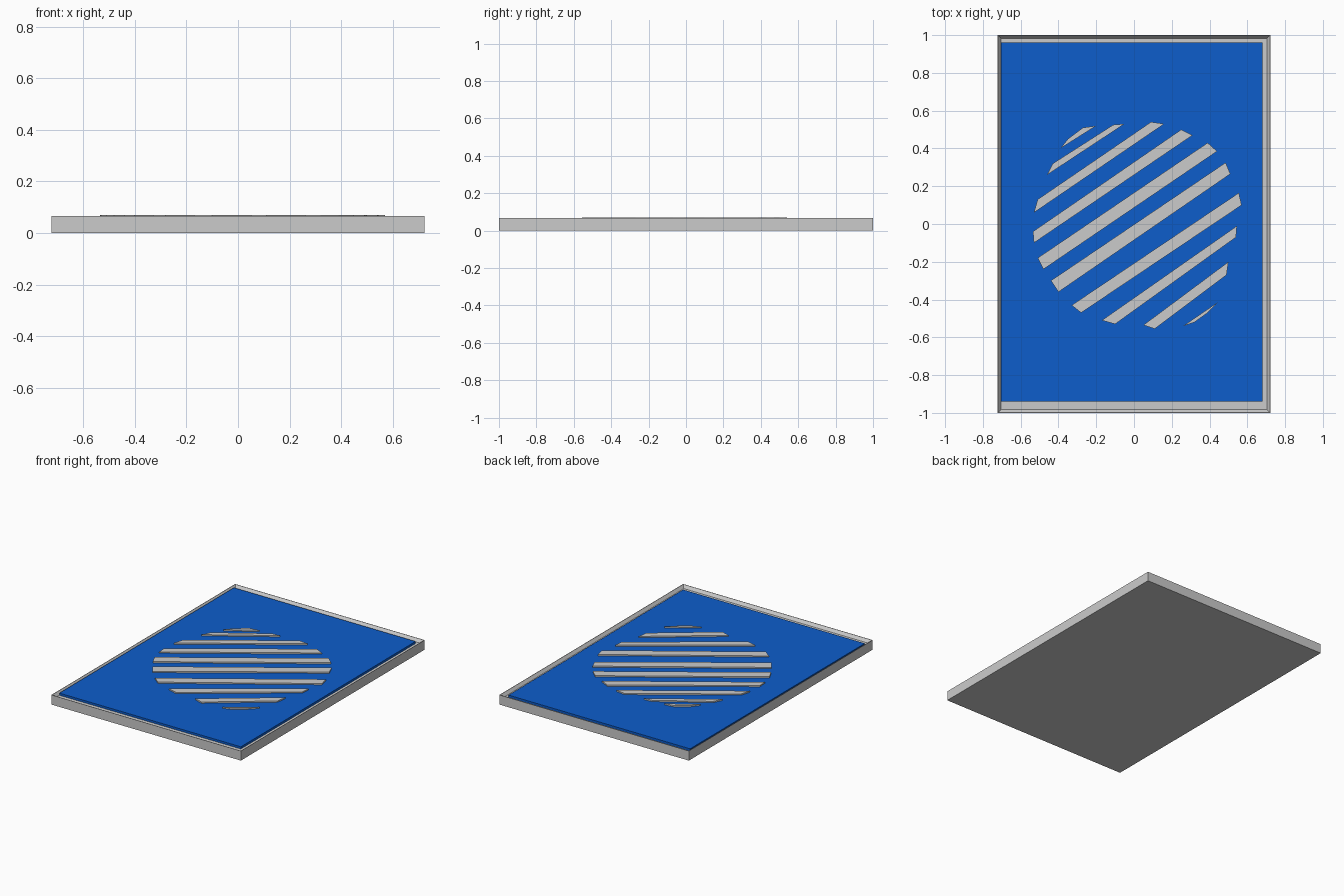
import bpy, bmesh

if "Cube" in bpy.data.objects:
    bpy.data.objects.remove(bpy.data.objects["Cube"])

HX, HY, H = 0.722, 1.0, 0.066


def finish(name, bm, mat=None):
    bmesh.ops.recalc_face_normals(bm, faces=bm.faces)
    me = bpy.data.meshes.new(name)
    bm.to_mesh(me)
    bm.free()
    ob = bpy.data.objects.new(name, me)
    bpy.context.collection.objects.link(ob)
    if mat:
        me.materials.append(mat)
    return ob


def add_prism(bm, pts, z0, z1):
    lo = [bm.verts.new((x, y, z0)) for x, y in pts]
    hi = [bm.verts.new((x, y, z1)) for x, y in pts]
    bm.faces.new(lo[::-1])
    bm.faces.new(hi)
    n = len(pts)
    for i in range(n):
        j = (i + 1) % n
        bm.faces.new((lo[i], lo[j], hi[j], hi[i]))


def rect(x0, x1, y0, y1):
    return [(x0, y0), (x1, y0), (x1, y1), (x0, y1)]


blue = bpy.data.materials.new("blue")
blue.diffuse_color = (0.004, 0.11, 0.6, 1)
blue.use_nodes = True
blue.node_tree.nodes["Principled BSDF"].inputs["Base Color"].default_value = blue.diffuse_color

# Shallow tray: outer walls, thin rim sloping in to a recessed floor
bm = bmesh.new()
rings = []
for inset, z in ((0, 0), (0, H), (0.003, H), (0.018, 0.046)):
    rings.append([bm.verts.new((x, y, z))
                  for x, y in rect(-HX + inset, HX - inset, -HY + inset, HY - inset)])
for a, b in zip(rings, rings[1:]):
    for i in range(4):
        j = (i + 1) % 4
        bm.faces.new((a[i], a[j], b[j], b[i]))
bm.faces.new(rings[0][::-1])
bm.faces.new(rings[-1])
finish("tray", bm)

# Blue panel resting in the tray
bm = bmesh.new()
add_prism(bm, rect(-0.703, 0.68, -0.94, 0.96), 0.046, 0.061)
finish("panel", bm, blue)

# Raised diagonal stripes that together fill a disc
stripes = [
    [(-.39, .40), (-.20, .52), (-.27, .51), (-.35, .45)],
    [(-.46, .26), (-.05, .53), (-.11, .525), (-.43, .32)],
    [(-.53, .06), (.16, .53), (.09, .54), (-.51, .13)],
    [(-.53, -.10), (.31, .47), (.25, .50), (-.535, -.04)],
    [(-.48, -.24), (.44, .385), (.39, .43), (-.51, -.18)],
    [(-.40, -.36), (.51, .265), (.485, .325), (-.44, -.30)],
    [(-.28, -.47), (.57, .10), (.555, .165), (-.33, -.43)],
    [(-.10, -.53), (.54, -.07), (.545, -.01), (-.17, -.51)],
    [(.11, -.555), (.49, -.27), (.50, -.20), (.05, -.535)],
    [(.26, -.54), (.32, -.52), (.39, -.47), (.45, -.41)],
]
bm = bmesh.new()
for pts in stripes:
    add_prism(bm, pts, 0.058, 0.07)
finish("stripes", bm)
